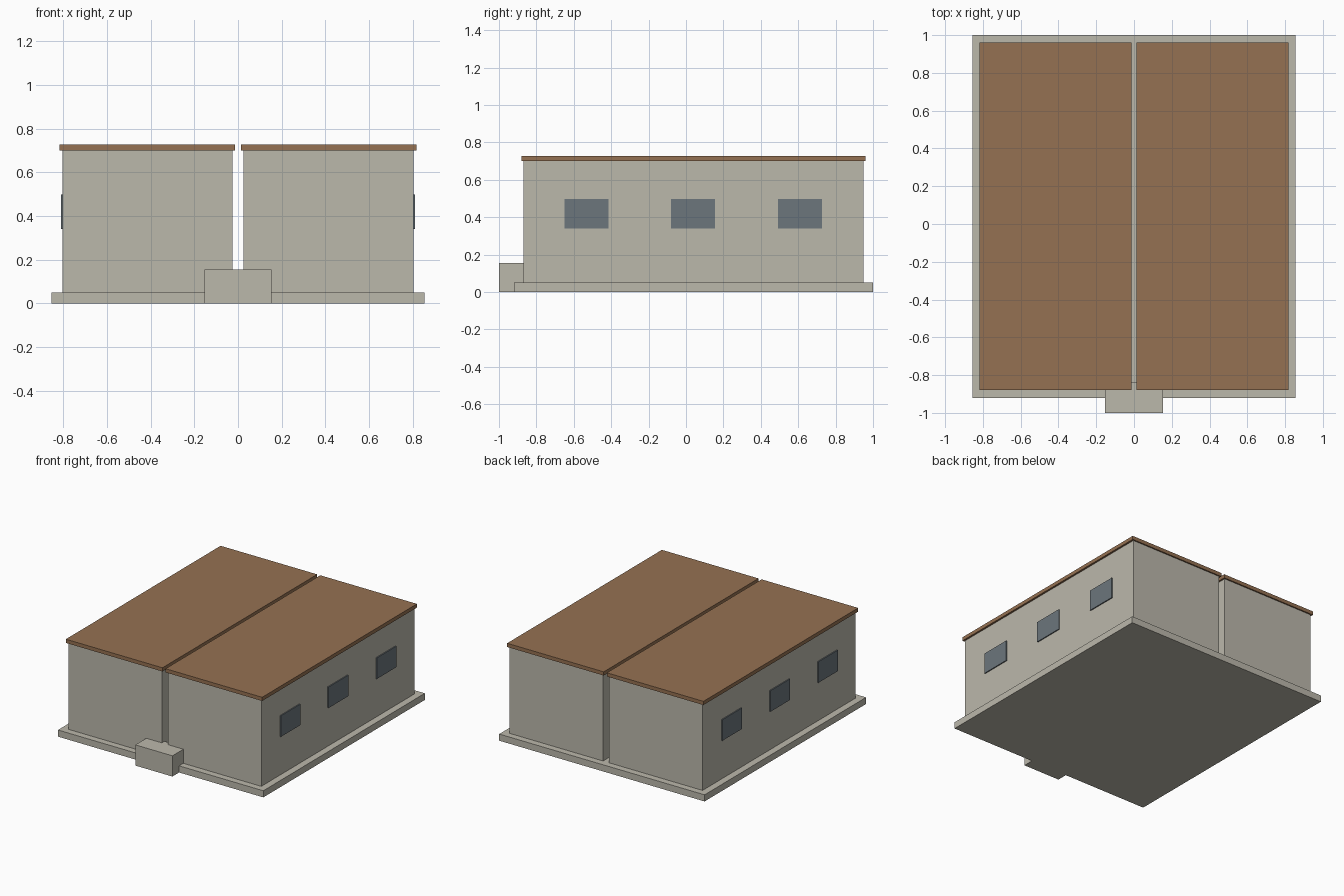
import bpy

cube = bpy.data.objects.get("Cube")
if cube:
    bpy.data.objects.remove(cube, do_unlink=True)


def material(name, rgb):
    m = bpy.data.materials.new(name)
    m.use_nodes = True
    m.diffuse_color = (*rgb, 1)
    m.node_tree.nodes["Principled BSDF"].inputs["Base Color"].default_value = (*rgb, 1)
    return m


CONCRETE = material("warm grey concrete", (0.50, 0.48, 0.41))
ROOF = material("brown roofing", (0.30, 0.165, 0.084))
GLASS = material("blue grey glass", (0.150, 0.181, 0.202))


def box(name, x, y, z, mat):
    """Box spanning the given (low, high) ranges on each axis."""
    spans = (x, y, z)
    bpy.ops.mesh.primitive_cube_add(size=1, location=[(a + b) / 2 for a, b in spans])
    ob = bpy.context.object
    ob.name = name
    ob.scale = [b - a for a, b in spans]
    bpy.ops.object.transform_apply(location=False, rotation=False, scale=True)
    ob.data.materials.append(mat)
    return ob


# Ground slab and entrance step
box("foundation_slab", (-0.855, 0.855), (-0.92, 1.0), (0, 0.05), CONCRETE)
box("entrance_step", (-0.154, 0.154), (-1.0, -0.84), (0, 0.156), CONCRETE)

# Two mirrored halves separated by a narrow open gap
for side, s in (("left", 1), ("right", -1)):
    def span(a, b):
        return tuple(sorted((s * a, s * b)))

    box(side + "_hall", span(0.025, 0.803), (-0.87, 0.95), (0.05, 0.70), CONCRETE)
    box(side + "_roof", span(0.013, 0.817), (-0.88, 0.96), (0.70, 0.728), ROOF)
    # Row of windows standing slightly proud of the outer wall
    for i, y in enumerate((-0.532, 0.037, 0.609)):
        box(f"{side}_window_{i + 1}", span(0.80, 0.811), (y - 0.117, y + 0.117),
            (0.34, 0.498), GLASS)
